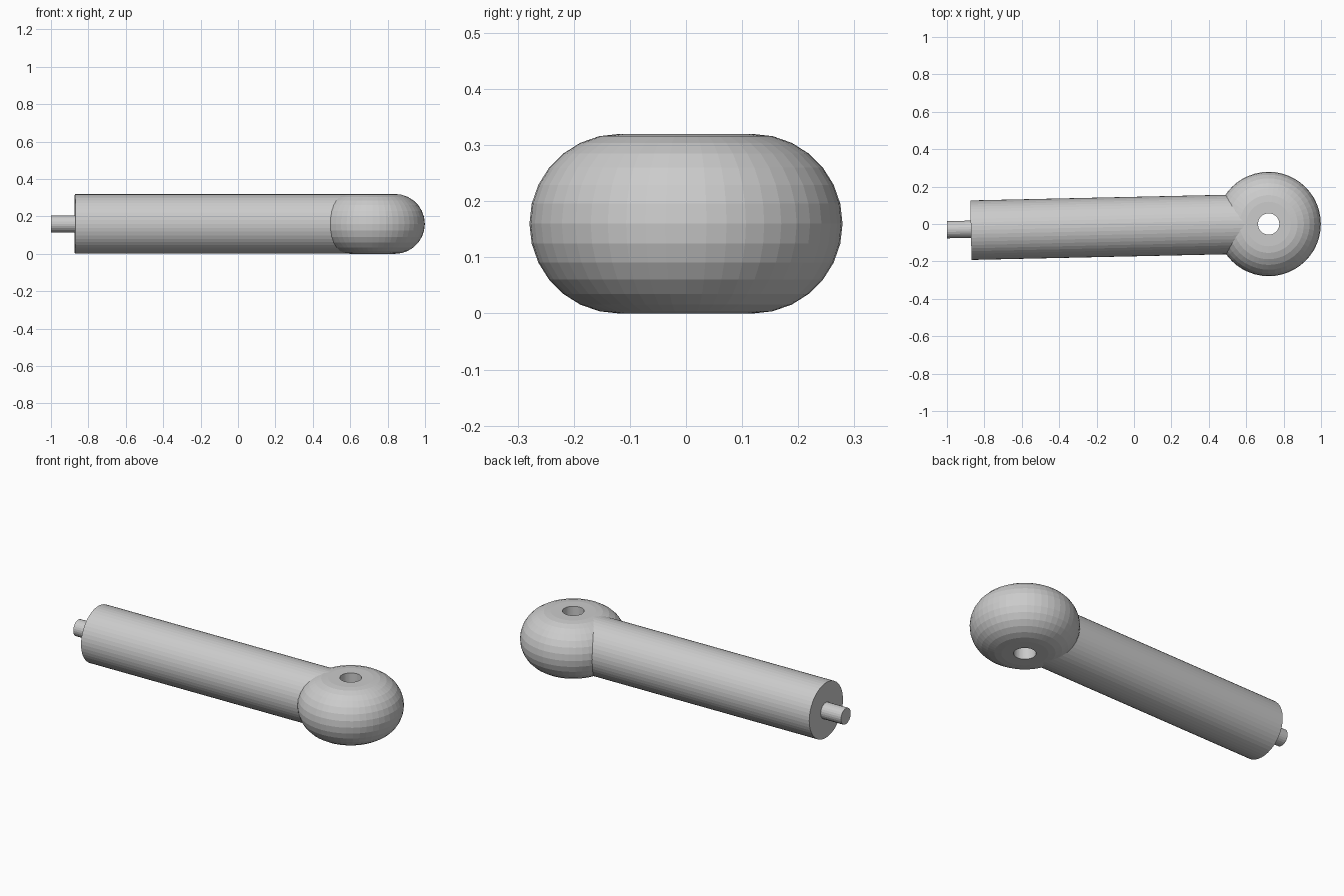
import bpy, bmesh
from math import sin, cos, pi, atan2
from mathutils import Vector

if "Cube" in bpy.data.objects:
    bpy.data.objects.remove(bpy.data.objects["Cube"])

MID_Z = 0.16
EYE_X = 0.72


def add_object(name, bm):
    bmesh.ops.recalc_face_normals(bm, faces=bm.faces)
    mesh = bpy.data.meshes.new(name)
    bm.to_mesh(mesh)
    bm.free()
    ob = bpy.data.objects.new(name, mesh)
    bpy.context.collection.objects.link(ob)
    return ob


def rod(name, start, end, radius, sides):
    a, b = Vector(start), Vector(end)
    bm = bmesh.new()
    bmesh.ops.create_cone(bm, cap_ends=True, segments=sides,
                          radius1=radius, radius2=radius, depth=(b - a).length)
    ob = add_object(name, bm)
    ob.location = (a + b) / 2
    ob.rotation_euler = (0, pi / 2, atan2(b.y - a.y, b.x - a.x))
    return ob


def lathe(name, profile, sides, location):
    bm = bmesh.new()
    rings = [[bm.verts.new((r * cos(2 * pi * i / sides), r * sin(2 * pi * i / sides), z))
              for i in range(sides)] for r, z in profile]
    for k, ring in enumerate(rings):
        nxt = rings[(k + 1) % len(rings)]
        for i in range(sides):
            j = (i + 1) % sides
            bm.faces.new((ring[i], ring[j], nxt[j], nxt[i]))
    ob = add_object(name, bm)
    ob.location = location
    return ob


# Rounded eye with a bored hole through it
STEPS = 14
arc = [(0.119 + 0.16 * cos(t), 0.16 * sin(t))
       for t in (-pi / 2 + pi * k / STEPS for k in range(STEPS + 1))]
lathe("eye", [(0.057, 0.16), (0.057, -0.16)] + arc, 48, (EYE_X, 0, MID_Z))

# Main shaft, slightly angled, ending inside the eye
rod("shaft", (-0.872, -0.033, MID_Z), (0.62, 0.0, MID_Z), 0.159, 48)

# Narrow pin at the free end
rod("end_pin", (-1.0, -0.0305, MID_Z), (-0.85, -0.0275, MID_Z), 0.046, 24)
